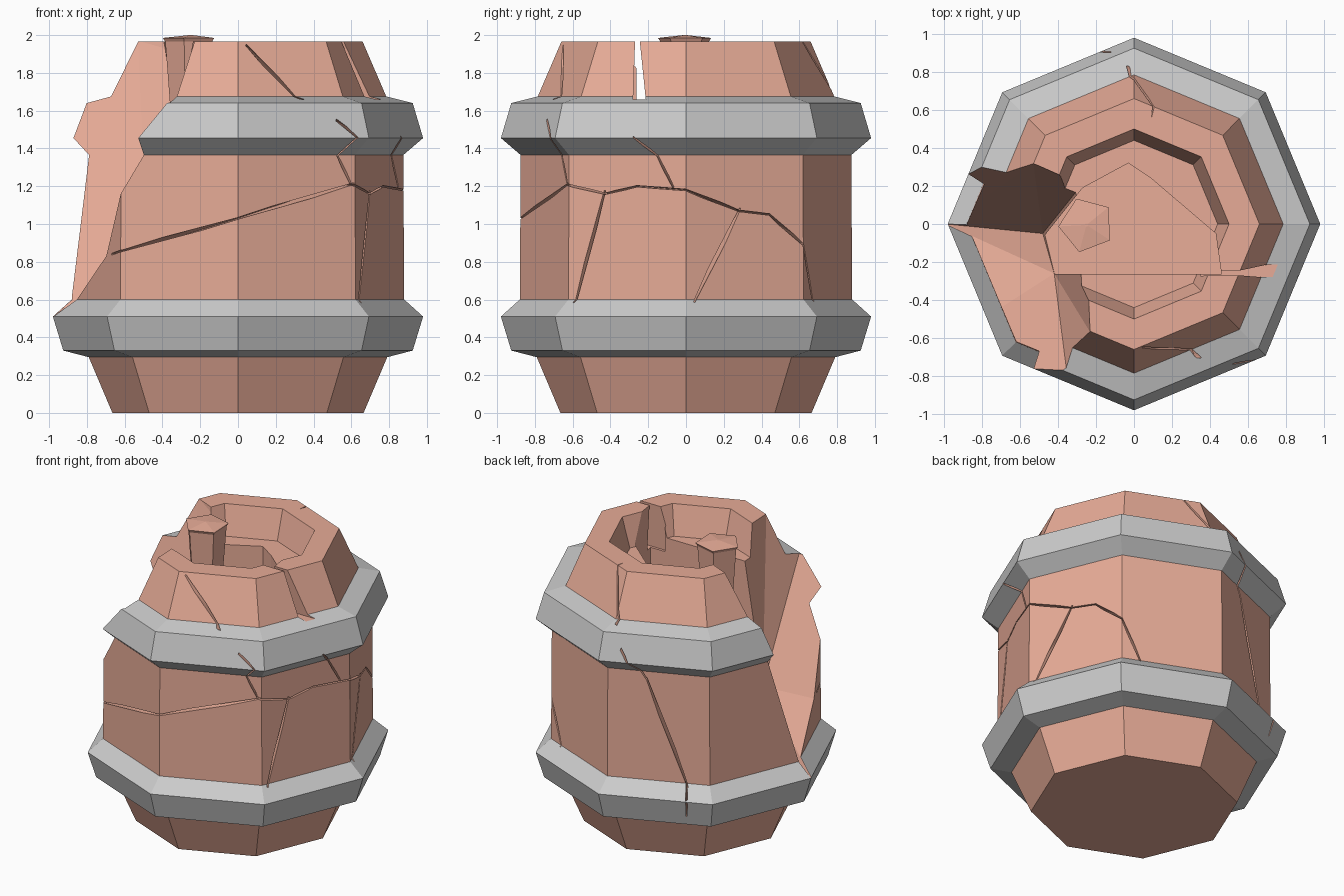
import bpy, bmesh, math
from mathutils import Vector

if "Cube" in bpy.data.objects:
    bpy.data.objects.remove(bpy.data.objects["Cube"])


def material(name, color):
    m = bpy.data.materials.new(name)
    m.diffuse_color = (*color, 1)
    m.use_nodes = True
    m.node_tree.nodes["Principled BSDF"].inputs["Base Color"].default_value = m.diffuse_color
    return m


clay = material("clay", (0.80, 0.41, 0.31))
metal = material("metal", (0.72, 0.72, 0.72))


def make_object(name, bm, mats):
    bmesh.ops.recalc_face_normals(bm, faces=bm.faces)
    mesh = bpy.data.meshes.new(name)
    bm.to_mesh(mesh)
    bm.free()
    for m in mats:
        mesh.materials.append(m)
    ob = bpy.data.objects.new(name, mesh)
    bpy.context.collection.objects.link(ob)
    return ob


def lathe(name, profile, sides, mats, metal_bands=(), center=(0, 0), turn=0):
    bm = bmesh.new()
    rings = []
    for r, z in profile:
        rings.append([bm.verts.new((center[0] + r * math.cos(turn + math.tau * i / sides),
                                    center[1] + r * math.sin(turn + math.tau * i / sides), z))
                      for i in range(sides)])
    for b, (lo, hi) in enumerate(zip(rings, rings[1:])):
        for i in range(sides):
            j = (i + 1) % sides
            f = bm.faces.new((lo[i], lo[j], hi[j], hi[i]))
            f.material_index = 1 if b in metal_bands else 0
    bm.faces.new(rings[0])
    bm.faces.new(rings[-1])
    return make_object(name, bm, mats)


def volume(mesh):
    bm = bmesh.new()
    bm.from_mesh(mesh)
    v = bm.calc_volume(signed=True)
    bm.free()
    return v


def cut_hull(target, points):
    bm = bmesh.new()
    for p in points:
        bm.verts.new(p)
    bmesh.ops.convex_hull(bm, input=bm.verts[:])
    bmesh.ops.delete(bm, geom=[v for v in bm.verts if not v.link_faces], context='VERTS')
    cutter = make_object("cutter", bm, [clay])
    cutter.hide_render = True
    before, size = volume(target.data), volume(cutter.data)
    mod = target.modifiers.new("cut", 'BOOLEAN')
    mod.operation = 'DIFFERENCE'
    mod.object = cutter
    # keep the first solver whose result is a plausible solid
    for solver in ('MANIFOLD', 'EXACT', 'FLOAT'):
        mod.solver = solver
        bpy.context.view_layer.update()
        deps = bpy.context.evaluated_depsgraph_get()
        result = bpy.data.meshes.new_from_object(target.evaluated_get(deps))
        if before - size - 0.01 <= volume(result) < before - 1e-7:
            target.data = result
            break
    target.modifiers.remove(mod)
    bpy.data.objects.remove(cutter)


def crack(target, path, width=0.006):
    # thin wedges following a line on the shell
    pts = [Vector(p) for p in path]
    for a, b in zip(pts, pts[1:]):
        step = (b - a) * 0.03
        a, b = a - step, b + step
        mid = (a + b) / 2
        side = (b - a).cross(Vector((mid.x, mid.y, 0))).normalized() * width
        hull = []
        for p in (a, b):
            outer = Vector((p.x * 1.06, p.y * 1.06, p.z))
            hull += [outer + side, outer - side, Vector((p.x * 0.9, p.y * 0.9, p.z))]
        cut_hull(target, hull)


# Octagonal barrel with two metal hoops and a recessed lid
barrel = lathe("broken_barrel", [
    (0.665, 0), (0.79, 0.295), (0.925, 0.33), (0.98, 0.51), (0.88, 0.60),
    (0.875, 1.365), (0.98, 1.455), (0.925, 1.64), (0.785, 1.675),
    (0.66, 1.965), (0.5, 1.965), (0.44, 1.76)], 8, [clay, metal], {1, 2, 3, 5, 6, 7})

# Missing chunk on the front left
cut_hull(barrel, [
    (-0.99, 0, 0.50), (-0.70, -0.44, 0.83), (-0.48, -0.05, 0.86), (-0.42, -0.26, 0.91),
    (-0.67, -0.72, 1.46), (-0.55, -0.70, 1.65), (-0.23, -0.57, 1.97), (-0.23, -0.26, 2.05),
    (-0.28, 0.20, 1.90), (-0.28, 0.22, 2.05), (-0.53, 0.32, 1.97), (-0.89, 0.27, 1.46),
    (-1.4, 0.6, 2.05), (-1.5, 0, 0.5), (-1.4, -0.5, 0.6), (-1.1, -1.1, 1.4),
    (-1.1, -1.1, 2.05), (-0.3, -1.2, 2.3)])

# Cavity below the broken lid, with a sloping floor
outline = [(-0.47, -0.06), (-0.42, -0.262), (0.46, -0.262), (0.43, -0.05),
           (0.09, 0.24), (-0.03, 0.32), (-0.27, 0.19)]
cut_hull(barrel, [(x, y, 1.035 + 0.29 * x) for x, y in outline]
         + [(x, y, 2.12) for x, y in outline])

# Open split in the right of the top rim
cut_hull(barrel, [(x, y, z) for x in (0.35, 1.1)
                  for y, z in ((-0.28, 1.66), (-0.213, 1.66), (-0.267, 2.05), (-0.253, 2.05))])

# Hairline cracks around the shell
for path in (
    [(-0.66, -0.5, 0.84), (-0.61, -0.63, 0.86), (0, -0.87, 1.03), (0.6, -0.63, 1.21),
     (0.7, -0.43, 1.16), (0.77, -0.26, 1.2), (0.87, 0, 1.18), (0.76, 0.28, 1.07),
     (0.69, 0.44, 1.05), (0.62, 0.62, 0.89), (0.51, 0.67, 0.6)],
    [(0.05, -0.65, 1.94), (0.3, -0.66, 1.675), (0.63, -0.72, 1.46),
     (0.53, -0.66, 1.36), (0.6, -0.63, 1.21)],
    [(0.87, -0.28, 1.46), (0.81, -0.15, 1.36), (0.84, -0.07, 1.2)],
    [(0.69, -0.43, 1.16), (0.64, -0.58, 0.6)],
    [(0.76, 0.28, 1.07), (0.86, 0.05, 0.6)],
    [(0.1, 0.62, 1.96), (-0.02, 0.775, 1.675), (-0.17, 0.9, 1.46), (-0.24, 0.77, 1.3),
     (-0.48, 0.68, 0.6), (-0.53, 0.75, 0.4)],
):
    crack(barrel, path)

# Five-sided plug standing in the cavity
lathe("plug", [(0.085, 0.95), (0.10, 1.5), (0.135, 1.965), (0.148, 1.985), (0.01, 2.0)],
      5, [clay], center=(-0.25, -0.005), turn=math.radians(-105))
